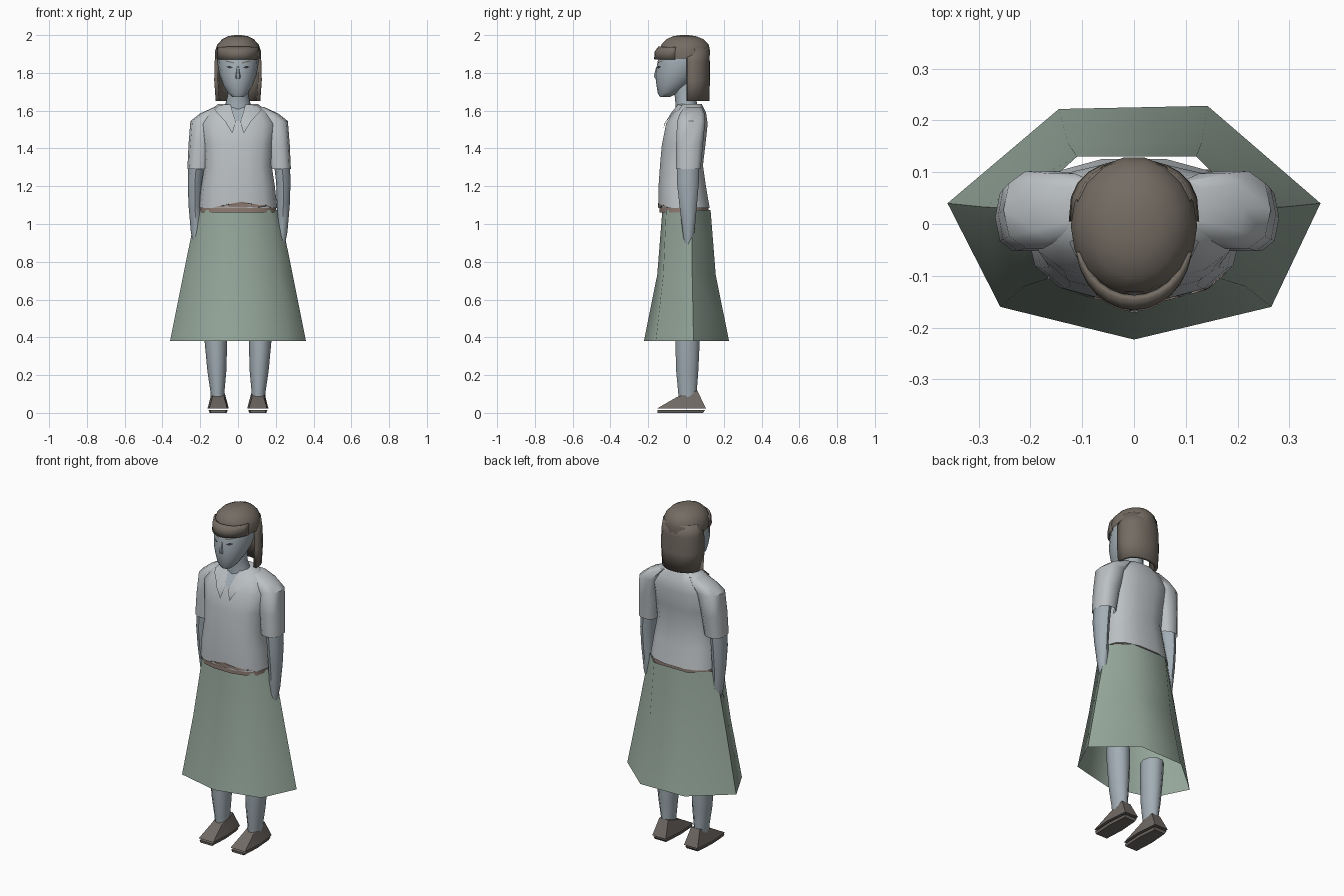
import bpy, bmesh, math
from mathutils import Vector
from mathutils.bvhtree import BVHTree

if "Cube" in bpy.data.objects:
    bpy.data.objects.remove(bpy.data.objects["Cube"])


def material(name, rgb):
    m = bpy.data.materials.new(name)
    m.diffuse_color = (*rgb, 1)
    m.use_nodes = True
    m.node_tree.nodes["Principled BSDF"].inputs["Base Color"].default_value = m.diffuse_color
    return m


SHIRT = material("pale grey cloth", (0.50, 0.53, 0.55))
SKIN = material("cool grey skin", (0.36, 0.42, 0.46))
SKIRT = material("sage green cloth", (0.30, 0.385, 0.325))
HAIR = material("brown grey hair", (0.175, 0.15, 0.125))
SHOE = material("dark taupe leather", (0.165, 0.145, 0.13))
BELT = material("dusty brown", (0.27, 0.20, 0.17))
DARK = material("dark eye", (0.04, 0.04, 0.045))


def finish(name, bm, mat, angle=50, recalc=True):
    if recalc:
        bmesh.ops.recalc_face_normals(bm, faces=bm.faces)
    me = bpy.data.meshes.new(name)
    bm.to_mesh(me)
    bm.free()
    me.materials.append(mat)
    ob = bpy.data.objects.new(name, me)
    bpy.context.collection.objects.link(ob)
    bpy.ops.object.select_all(action='DESELECT')
    ob.select_set(True)
    bpy.context.view_layer.objects.active = ob
    bpy.ops.object.shade_smooth_by_angle(angle=math.radians(angle))
    return ob


def ring(z, cx, rx, y0, y1, n=12, p=2.0):
    """Rounded cross-section at height z, from y0 (front) to y1 (back)."""
    pts = []
    for i in range(n):
        a = 2 * math.pi * i / n
        c, s = math.cos(a), math.sin(a)
        pts.append((cx + rx * math.copysign(abs(c) ** (2 / p), c),
                    (y0 + y1) / 2 + (y1 - y0) / 2 * math.copysign(abs(s) ** (2 / p), s), z))
    return pts


def loft(name, rings, mat, caps=(True, True), angle=50, closed=True):
    bm = bmesh.new()
    rows = [[bm.verts.new(p) for p in r] for r in rings]
    n = len(rows[0])
    for a, b in zip(rows, rows[1:]):
        for i in range(n if closed else n - 1):
            bm.faces.new((a[i], a[(i + 1) % n], b[(i + 1) % n], b[i]))
    if caps[0]:
        bm.faces.new(rows[0][::-1])
    if caps[1]:
        bm.faces.new(rows[-1])
    return finish(name, bm, mat, angle)


def decal(name, target, outline, mat, lift=0.005):
    """Thin patch laid on the front of a part; outline is in x, z."""
    tree = BVHTree.FromObject(target, bpy.context.evaluated_depsgraph_get())
    bm = bmesh.new()
    bm.faces.new([bm.verts.new((x, 0, z)) for x, z in outline])
    bmesh.ops.triangulate(bm, faces=bm.faces)
    bmesh.ops.subdivide_edges(bm, edges=bm.edges, cuts=3, use_grid_fill=True)
    for v in bm.verts:
        hit = tree.ray_cast(Vector((v.co.x, -1, v.co.z)), Vector((0, 1, 0)))[0]
        v.co.y = (hit.y if hit else -0.05) - lift
    bm.normal_update()
    if sum(f.normal.y for f in bm.faces) > 0:
        bmesh.ops.reverse_faces(bm, faces=bm.faces)
    return finish(name, bm, mat, 50, False)


# Skirt: open seven-sided flared tube
waist = [(-.22, .03), (-.11, .13), (.12, .13), (.22, .03), (.165, -.105), (0, -.125), (-.165, -.105)]
hem = [(-.36, .04), (-.145, .222), (.142, .228), (.36, .04), (.265, -.16), (0, -.223), (-.258, -.16)]
mid = [(a[0] * .5 + b[0] * .5, a[1] * .72 + b[1] * .28) for a, b in zip(waist, hem)]
loft("skirt", [[(x, y, z) for x, y in pts] for pts, z in ((hem, .38), (mid, .73), (waist, 1.075))],
     SKIRT, (False, False), 62)

# Shirt body
shirt = loft("shirt_body", [ring(z, 0, rx, y0, y1, 14, 2.5) for z, rx, y0, y1 in (
    (1.085, .208, -.148, .128), (1.2, .195, -.148, .108), (1.31, .178, -.140, .092),
    (1.42, .185, -.130, .105), (1.53, .20, -.108, .117), (1.59, .165, -.07, .108),
    (1.635, .105, -.035, .085))], SHIRT)

# Belt strip showing beneath the shirt hem
loft("belt", [ring(z, 0, .202, -.143, .122, 14, 2.5) for z in (1.06, 1.098)], BELT, (False, False))
decal("belt_front", shirt, [(-.13, 1.088), (.18, 1.088), (.15, 1.1), (.07, 1.102), (.02, 1.118), (-.05, 1.105)],
      BELT, .003)

for side, tag in ((-1, "left"), (1, "right")):
    off = .006  # slight lean of both arms to one side
    # Sleeve
    loft("sleeve_" + tag, [ring(z, side * cx + off, rx, y0, y1, 10, 2.6) for z, cx, rx, y0, y1 in (
        (1.29, .217, .057, -.055, .08), (1.42, .206, .062, -.055, .092),
        (1.545, .186, .072, -.05, .105), (1.585, .145, .062, -.035, .10),
        (1.62, .10, .03, -.01, .085))], SHIRT, (False, True), 45)
    # Arm
    loft("arm_" + tag, [ring(z, side * cx + off, rx, y0, y1, 8) for z, cx, rx, y0, y1 in (
        (.86, .218, .018, -.005, .025), (.96, .228, .028, -.018, .045), (1.1, .234, .034, -.035, .058),
        (1.22, .234, .038, -.048, .068), (1.38, .222, .045, -.045, .072))], SKIN)
    # Leg
    loft("leg_" + tag, [ring(z, side * cx, rx, y0, y1, 10) for z, cx, rx, y0, y1 in (
        (.06, .108, .036, -.04, .062), (.12, .109, .038, -.045, .06), (.22, .112, .05, -.055, .068),
        (.38, .117, .06, -.06, .076), (.47, .12, .062, -.06, .078))], SKIN, (True, False))
    # Wedge shoe
    def foot(z, hw, y0, y1, slope=0):
        c = side * .105
        return [(c - hw * .85, y0, z - slope), (c + hw * .85, y0, z - slope),
                (c + hw, (y0 + y1) / 2, z - slope / 2), (c + hw * .8, y1, z),
                (c - hw * .8, y1, z), (c - hw, (y0 + y1) / 2, z - slope / 2)]
    loft("shoe_" + tag, [foot(.024, .056, -.152, .105), foot(.118, .036, -.05, .06, .035)], SHOE, angle=30)
    loft("sole_" + tag, [foot(.0, .045, -.15, .09), foot(.014, .05, -.152, .1)], SHOE, angle=30)

# Neck and head
loft("neck", [ring(z, 0, rx, y0, y1, 12) for z, rx, y0, y1 in (
    (1.56, .085, -.06, .07), (1.63, .068, -.055, .06), (1.68, .055, -.06, .05),
    (1.76, .055, -.07, .05))], SKIN)
head = loft("head", [ring(z, 0, rx, y0, y1, 16) for z, rx, y0, y1 in (
    (1.672, .03, -.138, -.085), (1.695, .055, -.15, -.04), (1.74, .08, -.157, .02),
    (1.79, .098, -.163, .07), (1.85, .108, -.152, .1), (1.92, .105, -.14, .105),
    (1.96, .08, -.10, .08))], SKIN)
# Nose
loft("nose", [ring(z, 0, rx, y0, -.14, 6) for z, rx, y0 in (
    (1.768, .014, -.163), (1.782, .015, -.173), (1.835, .007, -.158))], SKIN)

# Eyes, brows and mouth
for side, tag in ((-1, "left"), (1, "right")):
    decal("eye_" + tag, head, [(side * x, z) for x, z in (
        (.025, 1.828), (.045, 1.823), (.063, 1.832), (.045, 1.838))], DARK, .002)
    decal("brow_" + tag, head, [(side * x, z) for x, z in (
        (.022, 1.85), (.065, 1.86), (.065, 1.866), (.022, 1.856))], HAIR, .002)

# Hair cap
cap = loft("hair_cap", [ring(z, 0, rx, y0, y1, 18) for z, rx, y0, y1 in (
    (1.875, .121, -.128, .126), (1.915, .122, -.138, .13), (1.95, .110, -.132, .122),
    (1.978, .084, -.105, .095), (1.994, .052, -.07, .055), (2.0, .018, -.03, .015))], HAIR, (False, True))

# Back curtain of hair, open at the face
def curtain(z, rx, y1):
    return [(rx * math.cos(a), .005 + y1 * abs(math.sin(a)) ** .7, z)
            for a in (math.pi * i / 12 for i in range(13))]

back = loft("hair_back", [curtain(1.65, .118, .12), curtain(1.76, .126, .121), curtain(1.86, .124, .121),
                          curtain(1.93, .112, .118)], HAIR, (False, False), 50, False)
thick = back.modifiers.new("thickness", 'SOLIDIFY')
thick.thickness = .02
thick.offset = -1

# Fringe: curved band standing proud of the forehead
def fringe_row(z, r):
    return [(.108 * math.sin(a), -.03 - r * math.cos(a), z)
            for a in (math.radians(-78 + 13 * i) for i in range(13))]

fringe = loft("fringe", [fringe_row(1.872, .133), fringe_row(1.91, .13), fringe_row(1.936, .112)],
              HAIR, (False, False), 50, False)
band = fringe.modifiers.new("thickness", 'SOLIDIFY')
band.thickness = .012
band.offset = 0

# Open neckline and collar flaps
decal("neckline", shirt, [(-.035, 1.625), (.035, 1.625), (.012, 1.545), (-.012, 1.545)], SKIN, .002)
for side, tag in ((-1, "left"), (1, "right")):
    decal("collar_" + tag, shirt, [(side * x, z) for x, z in (
        (.04, 1.633), (.10, 1.63), (.125, 1.605), (.07, 1.545), (.03, 1.48), (.012, 1.54))], SHIRT, .009)
